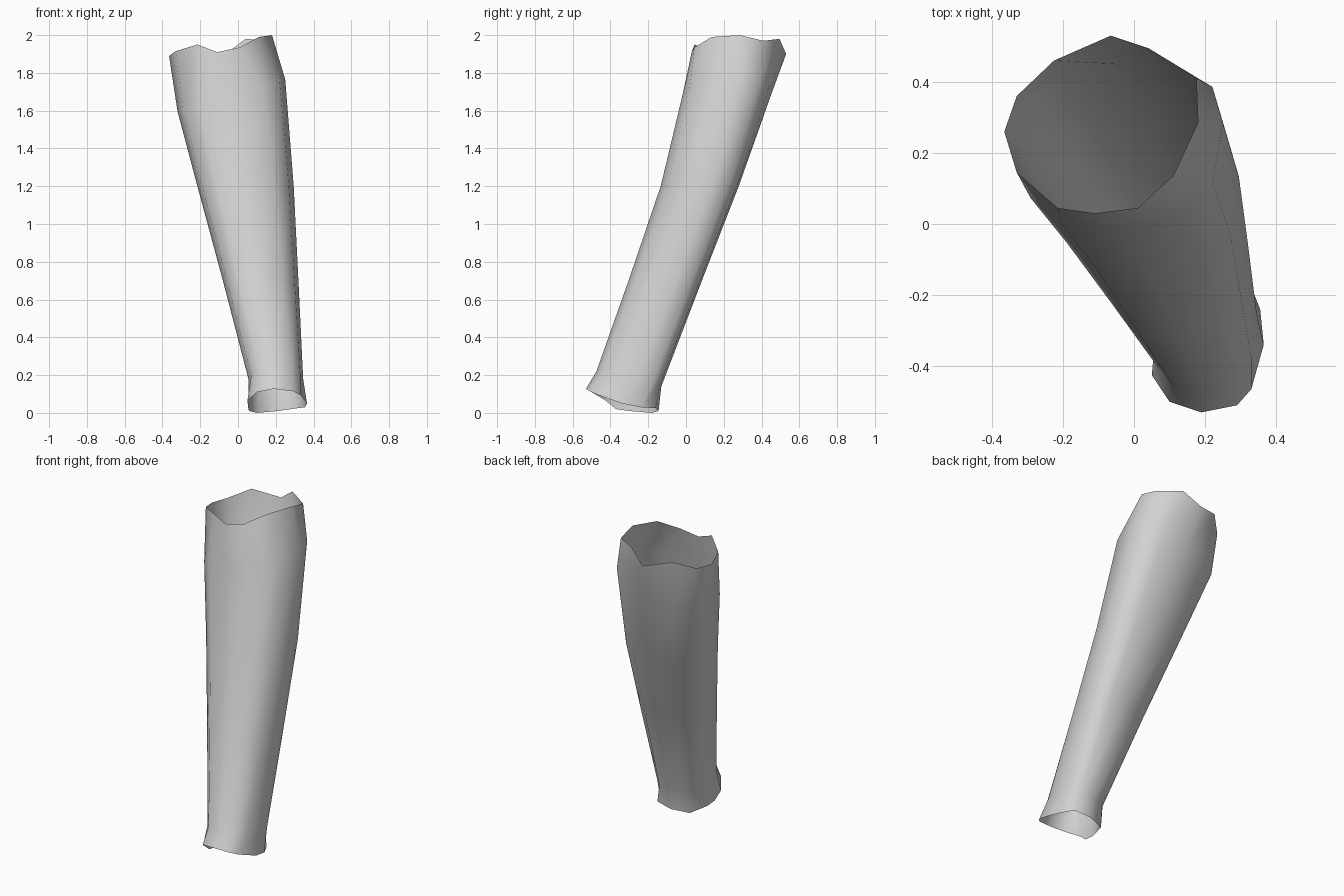
import bpy
import bmesh
from math import sin, cos, pi, copysign

default_cube = bpy.data.objects.get("Cube")
if default_cube:
    bpy.data.objects.remove(default_cube, do_unlink=True)

SIDES = 12
FULLNESS = .75  # below one swells the corners of the oval
SWEEP = .2      # turns the right side of the oval backwards


def make_material(name, colour):
    material = bpy.data.materials.new(name)
    material.use_nodes = True
    material.diffuse_color = colour
    shader = material.node_tree.nodes["Principled BSDF"]
    shader.inputs["Base Color"].default_value = colour
    return material


def swell(value):
    return copysign(abs(value) ** FULLNESS, value)


def oval_ring(left, right, front, back, height, lean_x=0, lean_y=0):
    """Full oval cross-section filling the given extents, counted from the
    back towards the left edge."""
    centre_x, radius_x = (left + right) / 2, (right - left) / 2
    centre_y, radius_y = (front + back) / 2, (back - front) / 2
    ring = []
    for index in range(SIDES):
        angle = pi / 2 + index * 2 * pi / SIDES
        turned = angle + SWEEP * (1 + cos(angle)) / 2
        ring.append((centre_x + radius_x * swell(cos(angle)),
                     centre_y + radius_y * swell(sin(turned)),
                     height + lean_x * cos(angle) + lean_y * sin(angle)))
    return ring


def loft(name, rings, material):
    """Open tube of quads through the rings."""
    mesh = bpy.data.meshes.new(name)
    bm = bmesh.new()
    loops = [[bm.verts.new(point) for point in ring] for ring in rings]
    for lower, upper in zip(loops, loops[1:]):
        for i in range(SIDES):
            j = (i + 1) % SIDES
            bm.faces.new((lower[i], lower[j], upper[j], upper[i]))
    bmesh.ops.recalc_face_normals(bm, faces=bm.faces)
    for face in bm.faces:
        face.smooth = True
    bm.to_mesh(mesh)
    bm.free()
    mesh.materials.append(material)
    tube = bpy.data.objects.new(name, mesh)
    bpy.context.collection.objects.link(tube)
    return tube


# Uneven rims of the two open ends
bottom_rim = [
    (.21, -.145, .01), (.1, -.18, 0), (.06, -.3, .01), (.055, -.37, .02),
    (.05, -.425, .065), (.1, -.5, .11), (.19, -.53, .127), (.29, -.51, .115),
    (.33, -.465, .095), (.365, -.34, .05), (.355, -.24, .03),
    (.315, -.16, .025),
]
top_rim = [
    (-.065, .53, 1.9), (-.225, .46, 1.94), (-.33, .36, 1.89),
    (-.365, .26, 1.89), (-.33, .145, 1.915), (-.215, .045, 1.95),
    (-.11, .03, 1.91), (.01, .045, 1.935), (.11, .135, 1.99),
    (.18, .285, 2), (.175, .41, 1.97), (.04, .495, 1.98),
]

# Leaning tapered sleeve between the rims
sleeve_rings = [
    bottom_rim,
    oval_ring(.055, .345, -.475, -.13, .18, lean_y=-.04),
    oval_ring(-.08, .32, -.305, .085, .7),
    oval_ring(-.215, .295, -.135, .28, 1.2),
    oval_ring(-.32, .25, -.02, .45, 1.68, lean_x=.085),
    top_rim,
]
grey = make_material("plain grey", (.64, .64, .64, 1))
loft("tapered_sleeve", sleeve_rings, grey)
